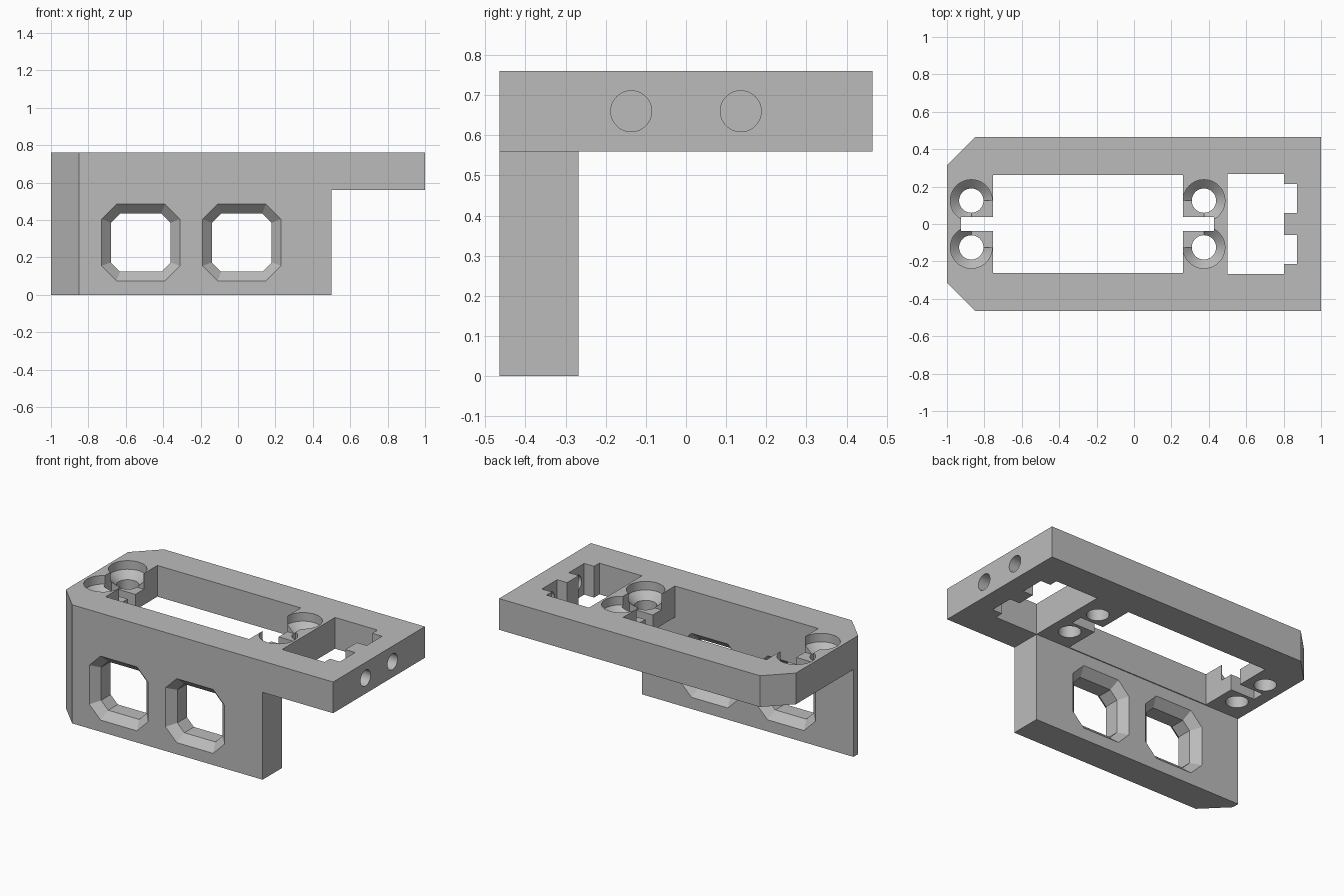
import bpy, bmesh, math

if "Cube" in bpy.data.objects:
    bpy.data.objects.remove(bpy.data.objects["Cube"], do_unlink=True)

grey = bpy.data.materials.new("matte grey")
grey.use_nodes = True
GREY = (0.5, 0.5, 0.5, 1)
grey.diffuse_color = GREY
grey.node_tree.nodes["Principled BSDF"].inputs["Base Color"].default_value = GREY


def loft(name, rings):
    """Closed solid through matching rings of points."""
    bm = bmesh.new()
    loops = [[bm.verts.new(p) for p in ring] for ring in rings]
    for a, b in zip(loops, loops[1:]):
        n = len(a)
        for i in range(n):
            j = (i + 1) % n
            bm.faces.new((a[i], a[j], b[j], b[i]))
    bm.faces.new(loops[0])
    bm.faces.new(loops[-1])
    bmesh.ops.recalc_face_normals(bm, faces=bm.faces)
    mesh = bpy.data.meshes.new(name)
    bm.to_mesh(mesh)
    bm.free()
    mesh.materials.append(grey)
    obj = bpy.data.objects.new(name, mesh)
    bpy.context.collection.objects.link(obj)
    return obj


def prism(name, outline, z0, z1):
    return loft(name, [[(x, y, z) for x, y in outline] for z in (z0, z1)])


def box(name, x0, x1, y0, y1, z0, z1):
    return prism(name, [(x0, y0), (x1, y0), (x1, y1), (x0, y1)], z0, z1)


def circle(r, n=48):
    return [(r * math.cos(2 * math.pi * i / n), r * math.sin(2 * math.pi * i / n))
            for i in range(n)]


def octagon(hx, hz, c):
    quarter = [(hx, hz - c), (hx - c, hz)]
    half = quarter + [(-x, z) for x, z in reversed(quarter)]
    return half + [(-x, -z) for x, z in half]


def cut(obj, cutters):
    for c in cutters:
        mod = obj.modifiers.new("cut", "BOOLEAN")
        mod.operation, mod.solver, mod.object = "DIFFERENCE", "EXACT", c
        bpy.context.view_layer.objects.active = obj
        bpy.ops.object.modifier_apply(modifier=mod.name)
        bpy.data.objects.remove(c, do_unlink=True)


W, BOTTOM, TOP = 0.465, 0.56, 0.76
LOW, HIGH = BOTTOM - 0.1, TOP + 0.1

# Top plate with two clipped corners
plate = prism("top_plate", [(-0.85, -W), (1, -W), (1, W), (-0.85, W),
                            (-1, W - 0.15), (-1, 0.15 - W)], BOTTOM, TOP)
cutters = [
    box("main_opening", -0.755, 0.262, -0.262, 0.262, LOW, HIGH),
    box("centre_slot", -0.925, 0.428, -0.038, 0.038, LOW, HIGH),
    box("end_opening", 0.5, 0.802, -0.268, 0.268, LOW, HIGH),
    box("shallow_recess", -0.87, 0.374, -0.125, 0.125, 0.66, HIGH),
]
# Countersunk screw holes
sink = [(0.065, LOW), (0.065, 0.66), (0.112, 0.705), (0.112, HIGH)]
for cx in (-0.87, 0.374):
    for cy in (-0.125, 0.125):
        cutters.append(loft("screw_hole", [
            [(cx + x, cy + y, z) for x, y in circle(r)] for r, z in sink]))
# Nut notches and the cross holes that reach them from the end
for s in (-1, 1):
    y = 0.1365 * s
    cutters.append(box("nut_notch", 0.75, 0.872, y - 0.0775, y + 0.0775, LOW, HIGH))
    cutters.append(loft("end_hole", [
        [(x, y + a, 0.66 + b) for a, b in circle(0.051)] for x in (0.84, 1.1)]))
cut(plate, cutters)

# Side wall hanging below the plate
wall = prism("side_wall", [(-0.85, -W), (0.5, -W), (0.5, -0.268),
                           (-1, -0.268), (-1, 0.15 - W)], 0, BOTTOM)
# Eight-sided windows, flared on both faces
OUTER, INNER = octagon(0.209, 0.205, 0.08), octagon(0.16, 0.156, 0.05)
FLARE = [(-0.5, OUTER), (-W, OUTER), (-W + 0.05, INNER),
         (-0.318, INNER), (-0.268, OUTER), (-0.2, OUTER)]
cut(wall, [loft("window", [[(cx + x, y, 0.28 + z) for x, z in ring]
                           for y, ring in FLARE]) for cx in (-0.52, 0.02)])

# Smooth the round holes, keep edges sharp
for obj in (plate, wall):
    bpy.ops.object.select_all(action="DESELECT")
    obj.select_set(True)
    bpy.context.view_layer.objects.active = obj
    bpy.ops.object.shade_smooth_by_angle(angle=math.radians(25))
